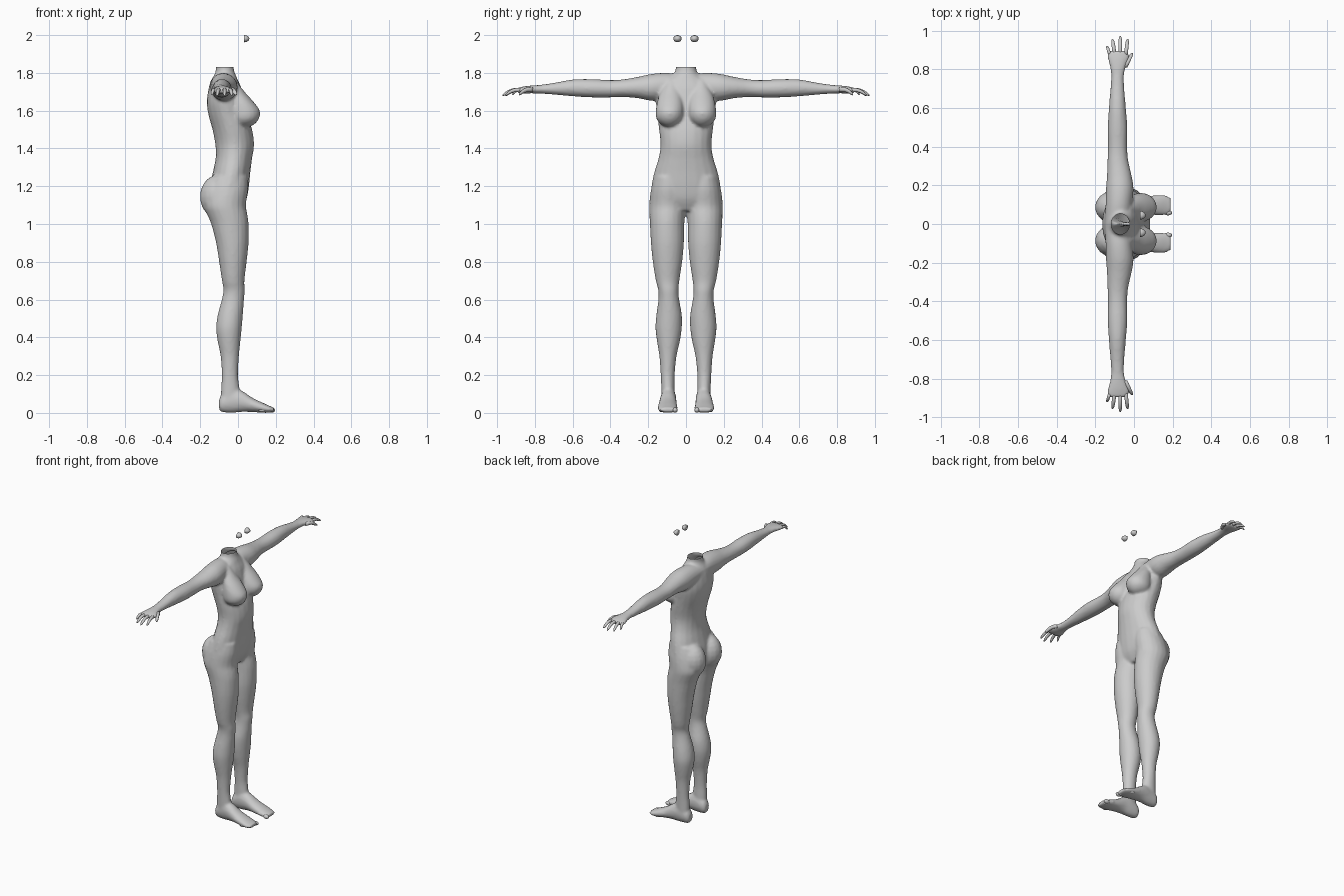
import bpy, bmesh, math

skin = bpy.data.materials.new("grey")
skin.diffuse_color = (0.6, 0.6, 0.6, 1)
X, Y, Z = 0, 1, 2


def spline(rows, steps=3):
    """Smoothly interpolate the rows of a loft."""
    out = []
    for i in range(len(rows) - 1):
        p = [rows[max(i - 1, 0)], rows[i], rows[i + 1], rows[min(i + 2, len(rows) - 1)]]
        for k in range(steps):
            t = k / steps
            out.append([0.5 * (2 * b + (c - a) * t + (2 * a - 5 * b + 4 * c - d) * t * t
                               + (3 * b - a - 3 * c + d) * t ** 3) for a, b, c, d in zip(*p)])
    return out + [list(rows[-1])]


def loft(bm, axes, rows, side=1, n=20):
    """Closed elliptical loft; each row is (position, a min, a max, b min, b max)."""
    rings = []
    for t, a0, a1, b0, b1 in rows:
        ring = []
        for k in range(n):
            w = 2 * math.pi * k / n
            co = [0, 0, 0]
            co[axes[0]] = t
            co[axes[1]] = (a0 + a1) / 2 + (a1 - a0) / 2 * math.cos(w)
            co[axes[2]] = (b0 + b1) / 2 + (b1 - b0) / 2 * math.sin(w)
            co[1] *= side
            ring.append(bm.verts.new(co))
        rings.append(ring)
    faces = [bm.faces.new(rings[0]), bm.faces.new(rings[-1])]
    for r, s in zip(rings, rings[1:]):
        faces += [bm.faces.new((r[k], r[(k + 1) % n], s[(k + 1) % n], s[k])) for k in range(n)]
    bmesh.ops.recalc_face_normals(bm, faces=faces)


def ball(bm, c, r, side, n=10):
    """Ellipsoid made as a loft along z."""
    rows = []
    for k in range(n + 1):
        w = math.pi * (0.04 + 0.92 * k / n)
        q = math.sin(w)
        rows.append((c[2] - r[2] * math.cos(w), c[1] - r[1] * q, c[1] + r[1] * q,
                     c[0] - r[0] * q, c[0] + r[0] * q))
    loft(bm, (Z, Y, X), rows, side, 16)


def digit(bm, base, tip, r, side):
    """Tapered, drooping finger with a rounded tip."""
    rows = []
    for t, q in ((0, .9), (.2, 1), (.4, .95), (.6, .95), (.75, .88), (.88, .75), (.96, .5), (1, .2)):
        x, y, z = [a + (b - a) * t for a, b in zip(base, tip)]
        z += 0.012 * math.sin(math.pi * t)
        rows.append((y, z - r * q, z + r * q, x - r * q, x + r * q))
    loft(bm, (Y, Z, X), rows, side, 10)


def finish(bm, name):
    me = bpy.data.meshes.new(name)
    bm.to_mesh(me)
    bm.free()
    ob = bpy.data.objects.new(name, me)
    bpy.context.collection.objects.link(ob)
    me.materials.append(skin)
    me.shade_smooth()
    return ob


# torso and neck
torso = [(1.85, -.12, -.025, .055), (1.81, -.118, -.02, .056), (1.785, -.128, -.01, .075),
         (1.76, -.143, .0, .115), (1.72, -.155, .018, .148), (1.65, -.165, .035, .16),
         (1.58, -.157, .05, .152), (1.5, -.135, .075, .143), (1.42, -.12, .085, .135),
         (1.35, -.118, .075, .145), (1.28, -.132, .066, .167), (1.2, -.15, .058, .183),
         (1.13, -.15, .045, .18), (1.07, -.11, .015, .12)]
arm = [(0, 1.68, 1.79, -.15, -.02), (.1, 1.66, 1.8, -.147, -.01), (.18, 1.652, 1.795, -.145, -.002),
       (.25, 1.665, 1.78, -.14, -.012), (.33, 1.672, 1.766, -.137, -.03), (.4, 1.67, 1.762, -.135, -.035),
       (.5, 1.67, 1.767, -.136, -.034), (.6, 1.676, 1.765, -.13, -.042), (.7, 1.685, 1.747, -.122, -.05),
       (.77, 1.69, 1.737, -.118, -.052), (.82, 1.692, 1.733, -.127, -.038), (.86, 1.69, 1.728, -.138, -.024),
       (.895, 1.694, 1.72, -.137, -.03)]
leg = [(1.25, .02, .168, -.135, .05), (1.18, 0, .186, -.165, .053), (1.1, -.002, .195, -.18, .042),
       (1.05, .004, .194, -.163, .05), (1.0, .009, .191, -.142, .056), (.9, .011, .186, -.116, .056),
       (.8, .02, .176, -.1, .046), (.7, .035, .16, -.085, .034), (.65, .04, .147, -.077, .036),
       (.6, .036, .146, -.086, .032), (.52, .022, .157, -.107, .026), (.45, .022, .162, -.116, .02),
       (.38, .032, .154, -.108, .013), (.3, .05, .141, -.092, .005), (.2, .06, .134, -.086, .0),
       (.13, .06, .131, -.09, .008), (.06, .058, .13, -.092, .01)]
foot = [(-.1, .02, .07, .07, .11), (-.085, .004, .1, .056, .125), (-.03, .0, .135, .051, .133),
        (.02, .005, .118, .051, .139), (.08, .004, .078, .047, .146), (.14, 0, .05, .044, .151),
        (.17, .002, .036, .046, .147), (.19, .006, .028, .055, .135)]
breast = [(1.765, .06, .1, -.08, -.015), (1.7, .028, .135, -.06, .035), (1.65, .016, .152, -.05, .08),
          (1.6, .012, .16, -.05, .116), (1.56, .016, .158, -.04, .112), (1.532, .035, .138, -.03, .092),
          (1.518, .06, .112, 0, .07)]
fingers = [((-.125, .875, 1.706), (-.139, .92, 1.684), .0095), ((-.1, .875, 1.708), (-.111, .956, 1.68), .0105),
           ((-.071, .875, 1.709), (-.071, .972, 1.68), .0105), ((-.043, .87, 1.708), (-.033, .957, 1.682), .0105),
           ((-.045, .81, 1.71), (-.01, .885, 1.685), .0125)]

bm = bmesh.new()
loft(bm, (Z, X, Y), spline([(z, b, f, -w, w) for z, b, f, w in torso]))
for s in (1, -1):
    loft(bm, (Y, Z, X), spline(arm), s)
    loft(bm, (Z, Y, X), spline(leg), s)
    loft(bm, (X, Z, Y), spline(foot), s)
    loft(bm, (Z, Y, X), spline(breast), s)
    ball(bm, (-.105, .087, 1.145), (.097, .085, .115), s)   # buttock

# fuse the parts into one smooth skin
body = finish(bm, "body")
rm = body.modifiers.new("fuse", "REMESH")
rm.mode, rm.voxel_size = "VOXEL", 0.009
sm = body.modifiers.new("soften", "SMOOTH")
sm.factor, sm.iterations = 0.5, 4
body.data = bpy.data.meshes.new_from_object(body.evaluated_get(bpy.context.evaluated_depsgraph_get()))
body.modifiers.clear()
body.data.materials.clear()
body.data.materials.append(skin)

# open neck
bm = bmesh.new()
bm.from_mesh(body.data)
top = [f for f in bm.faces if f.calc_center_median().z > 1.8]
geom = list({v for f in top for v in f.verts}) + list({e for f in top for e in f.edges}) + top
bmesh.ops.bisect_plane(bm, geom=geom, plane_co=(0, 0, 1.83), plane_no=(0, 0, 1), clear_outer=True)
bm.to_mesh(body.data)
bm.free()
body.data.shade_smooth()

for s, side in ((1, "left"), (-1, "right")):
    bm = bmesh.new()
    for base, tip, r in fingers:
        digit(bm, base, tip, r, s)
    finish(bm, side + "_fingers")

    bm = bmesh.new()
    for k in range(5):
        ball(bm, (.176 - .006 * k - .0015 * k * k, .058 + .019 * k, .015),
             (.021, .0135 - .001 * k, .014 - .001 * k), s, 8)
    finish(bm, side + "_toes")

    # small floating eye, domed at the front
    bm = bmesh.new()
    dome = [(.032 + .028 * math.sin(w), math.cos(w)) for w in (0, .3, .6, .9, 1.2, 1.5)]
    loft(bm, (X, Z, Y), [(x, 1.981 - .019 * q, 1.981 + .019 * q, .045 - .022 * q, .045 + .022 * q)
                         for x, q in dome], s, 16)
    finish(bm, side + "_eye")
